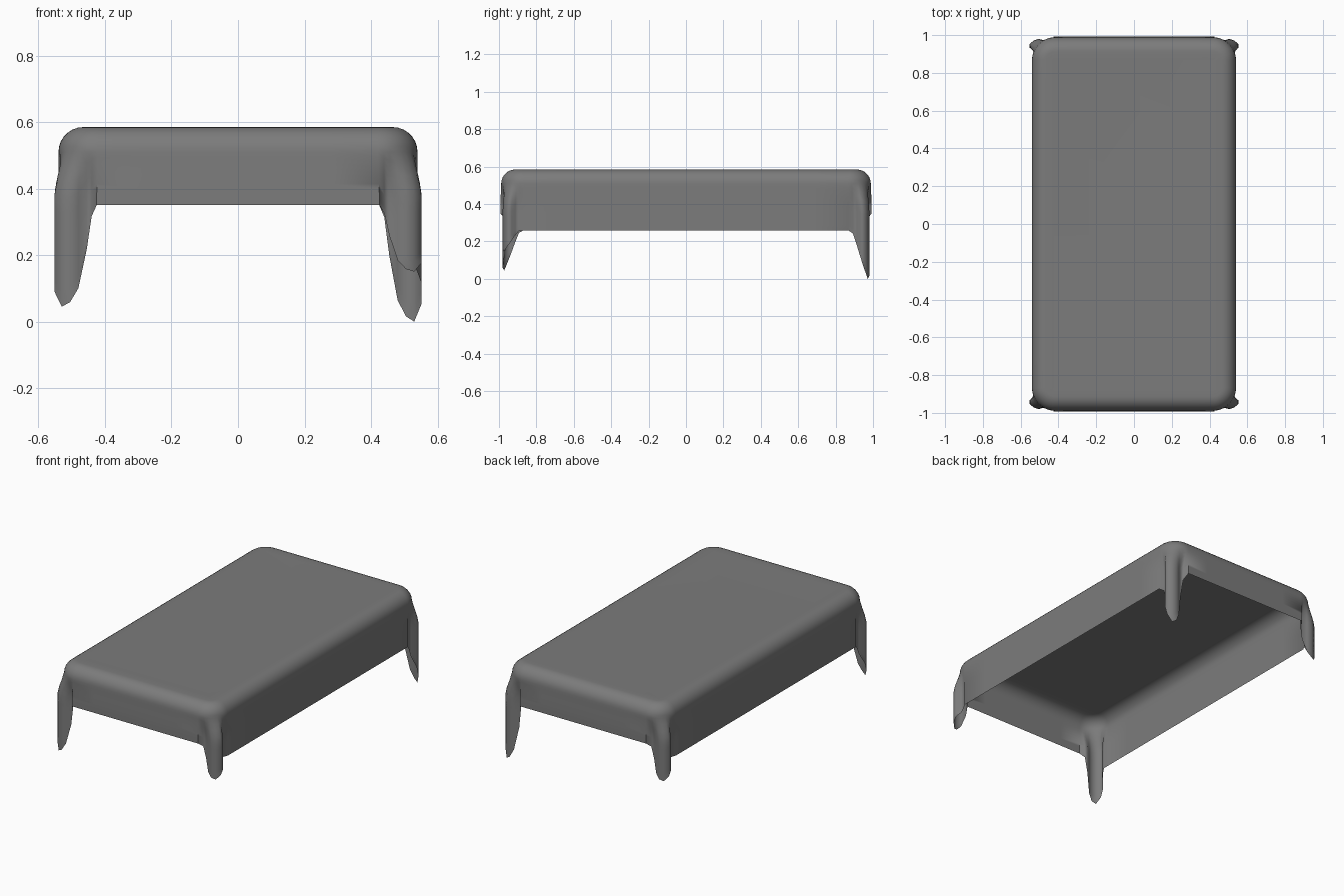
import bpy, bmesh, math

old = bpy.data.objects.get("Cube")
if old:
    bpy.data.objects.remove(old, do_unlink=True)

HALF_X, HALF_Y, TOP = 0.54, 0.988, 0.585
CORNER, ROLL = 0.12, 0.075          # plan radius and edge rounding
END_HEM, SIDE_HEM = 0.35, 0.26      # hem heights of end and side panels
ROWS = 10

# Corner fold, from end panel to side panel: inward x, inward y, share of tip drop
FOLD = [(0.115, -0.005, 0), (0.1, 0.025, 0.08), (0.085, 0.03, 0.4),
        (0.06, 0.015, 0.8), (0.035, 0.008, 0.95), (0.01, 0.016, 1),
        (-0.012, 0.035, 0.82), (-0.012, 0.055, 0.6), (0.012, 0.075, 0.35),
        (0.015, 0.095, 0.1), (0, 0.12, 0)]

# Corners counterclockwise: x sign, y sign, height of the hanging tip
CORNERS = [(-1, -1, 0.045), (1, -1, 0.15), (1, 1, 0.0), (-1, 1, 0.14)]


def smooth(t):
    t = max(0, min(1, t))
    return t * t * (3 - 2 * t)


def corner_stations(sx, sy, tip):
    """Stations: centre of arc, arc direction, folded plan position, hem height."""
    out = []
    for i, (u, v, f) in enumerate(FOLD):
        k = i / (len(FOLD) - 1)
        a = k * math.pi / 2
        hem = (1 - f) * (END_HEM + (SIDE_HEM - END_HEM) * k) + f * tip
        out.append(((sx * (HALF_X - CORNER), sy * (HALF_Y - CORNER)),
                    (sx * math.sin(a), sy * math.cos(a)),
                    (sx * (HALF_X - u), sy * (HALF_Y - v)), hem))
    return out if sx * sy < 0 else out[::-1]


def panel_stations(a, b, count):
    """Evenly spaced stations between two corners."""
    def mix(p, q, t):
        return tuple(m + (n - m) * t for m, n in zip(p, q))
    return [(mix(a[0], b[0], i / count), a[1], mix(a[2], b[2], i / count),
             a[3] + (b[3] - a[3]) * i / count) for i in range(1, count)]


# Stations all the way round the cloth
corners = [corner_stations(*c) for c in CORNERS]
stations = []
for i, c in enumerate(corners):
    stations += c
    stations += panel_stations(c[-1], corners[(i + 1) % 4][0], 6 if i % 2 == 0 else 10)

bm = bmesh.new()
rings = []

# Flat border and rolled top edge
profile = [(CORNER - 0.005, TOP - 0.001)]
for i in range(8):
    a = i / 7 * math.pi / 2
    profile.append((ROLL * (1 - math.sin(a)), TOP - ROLL * (1 - math.cos(a))))
for inset, z in profile:
    r = CORNER - inset
    rings.append([bm.verts.new((c[0] + d[0] * r, c[1] + d[1] * r, z))
                  for c, d, p, h in stations])

# Hanging skirt, easing from the round corner into the fold
for row in range(1, ROWS + 1):
    t = row / ROWS
    ring = []
    for c, d, p, h in stations:
        z = TOP - ROLL + (h - TOP + ROLL) * t
        b = smooth((TOP - ROLL + 0.02 - z) / 0.16)
        x, y = (c[k] + d[k] * CORNER for k in (0, 1))
        ring.append(bm.verts.new((x + (p[0] - x) * b, y + (p[1] - y) * b, z)))
    rings.append(ring)

n = len(stations)
for upper, lower in zip(rings, rings[1:]):
    for i in range(n):
        j = (i + 1) % n
        bm.faces.new((upper[i], lower[i], lower[j], upper[j]))
bm.faces.new(rings[0])

mesh = bpy.data.meshes.new("tablecloth")
bm.to_mesh(mesh)
bm.free()
cloth = bpy.data.objects.new("tablecloth", mesh)
bpy.context.collection.objects.link(cloth)

# Grey fabric
grey = bpy.data.materials.new("grey fabric")
grey.use_nodes = True
colour = (0.2, 0.2, 0.2, 1)
grey.diffuse_color = colour
grey.node_tree.nodes["Principled BSDF"].inputs["Base Color"].default_value = colour
mesh.materials.append(grey)

# Centre the cloth and stand its lowest tip on the ground
for axis in range(3):
    values = [v.co[axis] for v in mesh.vertices]
    shift = min(values) if axis == 2 else (min(values) + max(values)) / 2
    for v in mesh.vertices:
        v.co[axis] -= shift

bpy.context.view_layer.objects.active = cloth
cloth.select_set(True)
bpy.ops.object.shade_smooth_by_angle(angle=math.radians(60))
